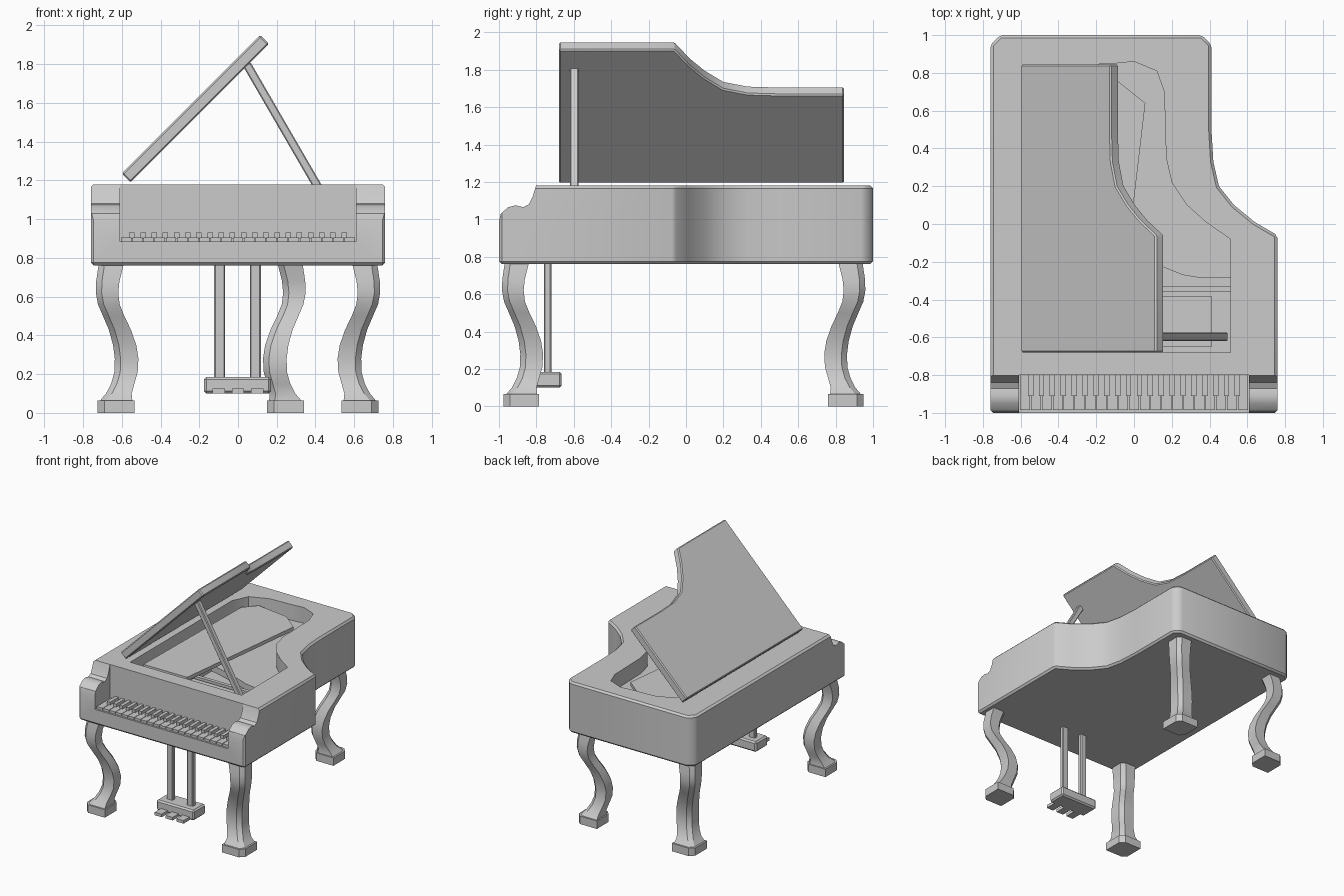
import bpy, bmesh, math
from mathutils import Vector

cube = bpy.data.objects.get("Cube")
if cube:
    bpy.data.objects.remove(cube, do_unlink=True)

grey = bpy.data.materials.new("plain grey")
grey.use_nodes = True
tone = (0.6, 0.6, 0.6, 1)
grey.diffuse_color = tone
grey.node_tree.nodes["Principled BSDF"].inputs["Base Color"].default_value = tone


def loft(name, rings, smooth=False):
    """Skin a list of equal-length rings and close both ends."""
    bm = bmesh.new()
    rows = [[bm.verts.new(p) for p in ring] for ring in rings]
    n = len(rows[0])
    for a, b in zip(rows, rows[1:]):
        for i in range(n):
            j = (i + 1) % n
            bm.faces.new((a[i], a[j], b[j], b[i]))
    bm.faces.new(rows[0][::-1])
    bm.faces.new(rows[-1])
    bmesh.ops.recalc_face_normals(bm, faces=bm.faces)
    mesh = bpy.data.meshes.new(name)
    bm.to_mesh(mesh)
    bm.free()
    obj = bpy.data.objects.new(name, mesh)
    bpy.context.collection.objects.link(obj)
    mesh.materials.append(grey)
    if smooth:
        smooth_shade(obj)
    return obj


def activate(obj):
    bpy.ops.object.select_all(action='DESELECT')
    obj.select_set(True)
    bpy.context.view_layer.objects.active = obj


def smooth_shade(obj):
    activate(obj)
    bpy.ops.object.shade_smooth_by_angle(angle=math.radians(30))


def prism(name, outline, lo, hi):
    return loft(name, [[(x, y, z) for x, y in outline] for z in (lo, hi)])


def box(name, x0, x1, y0, y1, z0, z1):
    return prism(name, [(x0, y0), (x1, y0), (x1, y1), (x0, y1)], z0, z1)


def bevel(obj, width, angle=40):
    activate(obj)
    mod = obj.modifiers.new("edge", 'BEVEL')
    mod.width, mod.segments = width, 1
    mod.limit_method, mod.angle_limit = 'ANGLE', math.radians(angle)
    bpy.ops.object.modifier_apply(modifier=mod.name)


def cut(obj, cutter):
    cutter.hide_render = True
    activate(obj)
    mod = obj.modifiers.new("cut", 'BOOLEAN')
    mod.operation, mod.solver, mod.object = 'DIFFERENCE', 'EXACT', cutter
    bpy.ops.object.modifier_apply(modifier=mod.name)
    bpy.data.objects.remove(cutter, do_unlink=True)


# Case: curved outline, hollowed, with a key recess and scrolled cheeks
case_outline = [(-.76, -1), (.76, -1), (.76, -.06), (.64, .01), (.53, .1), (.45, .2),
                (.42, .33), (.41, .5), (.41, .95), (.36, 1), (-.71, 1), (-.76, .95)]
case = prism("case", case_outline, .76, 1.18)
bevel(case, .015)

bent_side = [(.51, -.08), (.38, .01), (.28, .1), (.2, .22), (.17, .35), (.16, .7),
             (.12, .81), (0, .86), (-.1, .85), (-.3, .84), (-.45, .78), (-.51, .65)]
cut(case, prism("cavity_cutter", [(-.51, -.68), (.51, -.68)] + bent_side, 1.0, 1.3))
cut(case, box("key_cutter", -.61, .61, -1.2, -.8, .885, 1.3))
scroll = [(-1.1, .99), (-1, .99), (-.99, 1.03), (-.95, 1.065), (-.91, 1.075), (-.87, 1.065),
          (-.84, 1.08), (-.82, 1.12), (-.8, 1.185), (-.8, 1.3), (-1.1, 1.3)]
cut(case, loft("cheek_cutter", [[(x, y, z) for y, z in scroll] for x in (-1, 1)]))
smooth_shade(case)

# Interior: soundboard, rail, tuning plate and raised inner cover
prism("soundboard", [(-.51, -.1), (-.1, -.15), (.16, -.23), (.26, -.27), (.35, -.285),
                     (.51, -.285)] + bent_side, .99, 1.05)
box("string_rail", -.51, .51, -.36, -.33, .99, 1.04)
box("tuning_plate", -.45, .41, -.65, -.38, .99, 1.03)
prism("inner_cover", [(-.48, -.55), (-.08, -.55), (.06, .64), (-.09, .76),
                      (-.37, .8), (-.46, .7)], 1.09, 1.12)
box("cover_support", -.44, -.14, -.5, .6, 1.0, 1.09)

# Keyboard
keys = 21
pitch = 1.21 / keys
for i in range(keys):
    x = -.605 + i * pitch
    box(f"white_key_{i}", x + .002, x + pitch - .002, -.985, -.8, .88, .905)
    if i:
        box(f"black_key_{i}", x - .014, x + .014, -.91, -.8, .9, .93)

# Raised lid, tilted at 45 degrees about its long edge
lid_outline = [(0, -.68), (.715, -.68), (.715, -.06), (.63, .02), (.565, .1),
               (.505, .2), (.48, .33), (.475, .5), (.475, .845), (0, .845)]
lid = loft("lid", [[(x0 + u, y, z0 + u) for u, y in lid_outline]
                   for x0, z0 in ((-.555, 1.19), (-.6, 1.235))])
bevel(lid, .008)
smooth_shade(lid)

# Lid prop
foot, tip = Vector((.48, 0, 1.05)), Vector((.045, 0, 1.8))
side = (tip - foot).normalized().cross(Vector((0, 1, 0))) * .022
prop = loft("lid_prop", [[p + side * s + Vector((0, y, 0)) for s, y in
                          ((-1, -.62), (1, -.62), (1, -.575), (-1, -.575))]
                         for p in (foot, tip)])
bevel(prop, .006)


def leg_section(cx, cy, z, half, chamfer, sx, sy):
    """Square section whose outward and inward corners are clipped."""
    h, c = half, chamfer
    pts = [(-h + c, -h), (h, -h), (h, h - c), (h - c, h), (-h, h), (-h, -h + c)]
    return [(cx + sx * x, cy + sy * y, z) for x, y in pts]


# Curved legs: height, outward shift, half width
leg_curve = [(.06, 0, .085), (.1, -.015, .066), (.15, -.035, .06), (.21, -.052, .06),
             (.28, -.055, .061), (.35, -.045, .06), (.43, -.02, .057), (.5, .012, .055),
             (.56, .037, .056), (.62, .046, .058), (.68, .042, .06), (.78, .022, .065)]
legs = {"front_left": (.63, -.88, 1, -1), "front_right": (-.63, -.88, -1, -1),
        "back_left": (.245, .855, 1, 1), "back_right": (-.63, .855, -1, 1)}
for where, (x, y, sx, sy) in legs.items():
    loft(f"{where}_leg", [leg_section(x + sx * d, y + sy * d, z, h, .03, sx, sy)
                          for z, d, h in leg_curve], smooth=True)
    loft(f"{where}_foot", [leg_section(x, y, z, .095, .035, sx, sy) for z in (0, .065)])

# Pedal lyre
for i, x in enumerate((-.095, .09)):
    bevel(box(f"lyre_post_{i}", x - .028, x + .028, -.76, -.72, .15, .78), .006)
bevel(box("pedal_box", -.175, .17, -.82, -.665, .1, .185), .012)
for i in (-1, 0, 1):
    box(f"pedal_{i + 1}", i * .1 - .032, i * .1 + .032, -.9, -.8, .1, .125)
